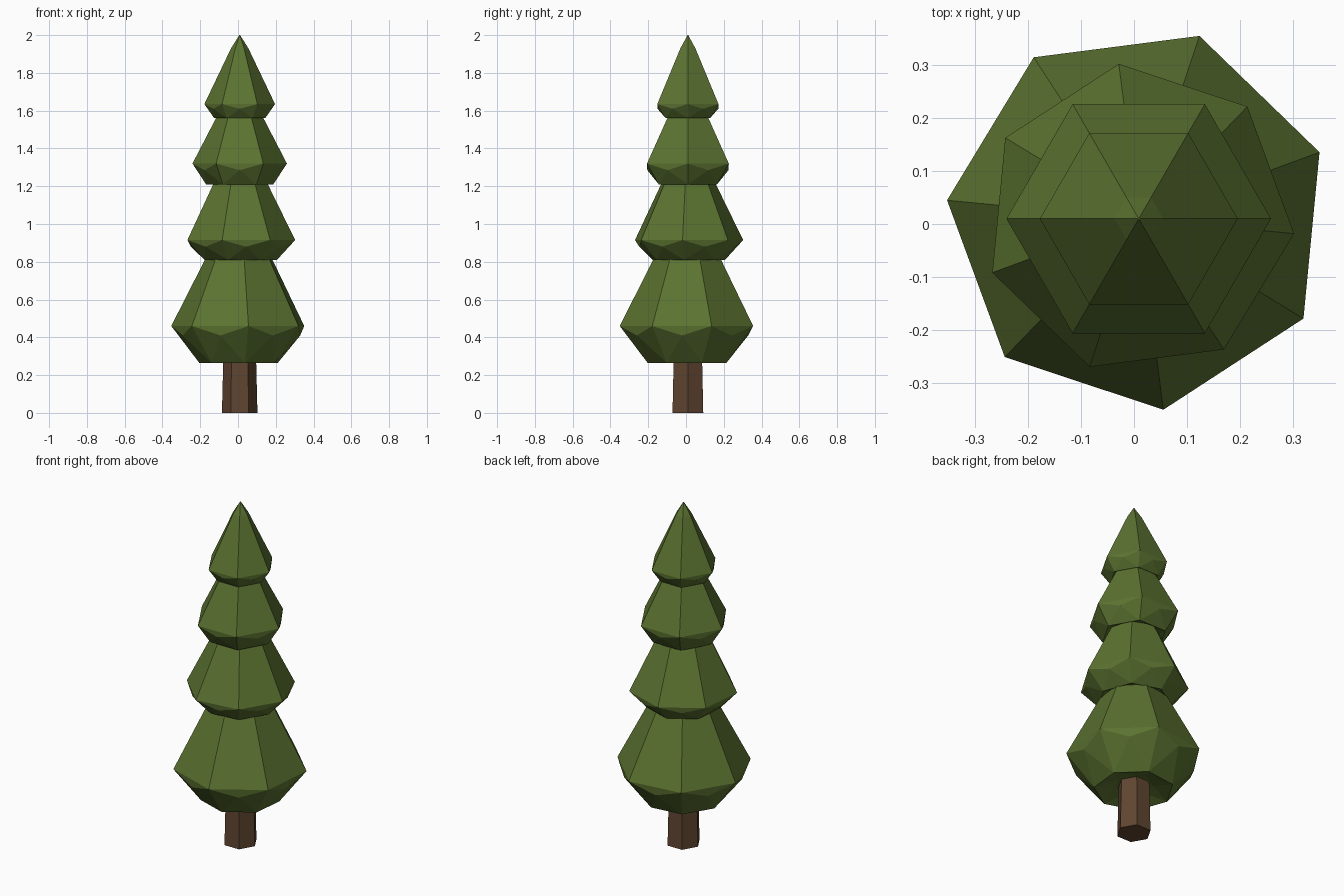
import bpy, bmesh
from math import cos, sin, pi, radians

if "Cube" in bpy.data.objects:
    bpy.data.objects.remove(bpy.data.objects["Cube"])

CX, CY = 0.009, 0.01


def material(name, color):
    m = bpy.data.materials.new(name)
    m.diffuse_color = (*color, 1)
    m.use_nodes = True
    m.node_tree.nodes["Principled BSDF"].inputs["Base Color"].default_value = m.diffuse_color
    return m


green = material("needles", (0.105, 0.17, 0.03))
brown = material("bark", (0.115, 0.06, 0.03))


def finish(bm, name, mat):
    bmesh.ops.recalc_face_normals(bm, faces=bm.faces)
    me = bpy.data.meshes.new(name)
    bm.to_mesh(me)
    bm.free()
    me.materials.append(mat)
    bpy.context.collection.objects.link(bpy.data.objects.new(name, me))


def ring(bm, n, r, z, angle):
    return [bm.verts.new((CX + r * cos(angle + 2 * pi * i / n),
                          CY + r * sin(angle + 2 * pi * i / n), z)) for i in range(n)]


def bridge(bm, a, b):
    n = len(a)
    for i in range(n):
        bm.faces.new((a[i], a[(i + 1) % n], b[(i + 1) % n], b[i]))


# One foliage tier: sloping sides, widest rim, faceted zigzag underside
def tier(name, n, deg, upper, rim, mid, low, inner):
    bm = bmesh.new()
    a0, half = radians(deg), pi / n
    rings = [ring(bm, n, r, z, a0) for r, z in upper + [rim]]
    for a, b in zip(rings, rings[1:]):
        bridge(bm, a, b)
    bm.faces.new(rings[0])
    A = rings[-1]
    B = ring(bm, n, *mid, a0 + half)
    C = ring(bm, n, *low, a0)
    D = ring(bm, n, *inner, a0 + half)
    for i in range(n):
        j = (i + 1) % n
        bm.faces.new((A[i], A[j], B[i]))
        bm.faces.new((A[i], B[i], C[i]))
        bm.faces.new((A[j], C[j], B[i]))
        bm.faces.new((B[i], C[j], C[i]))
        bm.faces.new((C[i], C[j], D[i]))
        bm.faces.new((C[j], D[j], D[i]))
    bm.faces.new(D)
    finish(bm, name, green)


tier("foliage_bottom", 7, 20.2, [(0.165, 0.85)], (0.364, 0.46),
     (0.322, 0.41), (0.215, 0.265), (0.10, 0.30))
tier("foliage_lower_middle", 7, -5.5, [(0.13, 1.25)], (0.295, 0.915),
     (0.26, 0.88), (0.198, 0.81), (0.14, 0.83))
tier("foliage_upper_middle", 6, 0, [(0.105, 1.60)], (0.25, 1.32),
     (0.215, 1.285), (0.178, 1.21), (0.12, 1.23))
tier("foliage_top", 6, 0, [(0.002, 2.0), (0.046, 1.93)], (0.187, 1.635),
     (0.161, 1.61), (0.135, 1.56), (0.09, 1.58))

# Six-sided tapered trunk
bm = bmesh.new()
base, top = ring(bm, 6, 0.094, 0, 0), ring(bm, 6, 0.085, 0.36, 0)
bridge(bm, base, top)
bm.faces.new(base)
bm.faces.new(top)
finish(bm, "trunk", brown)
